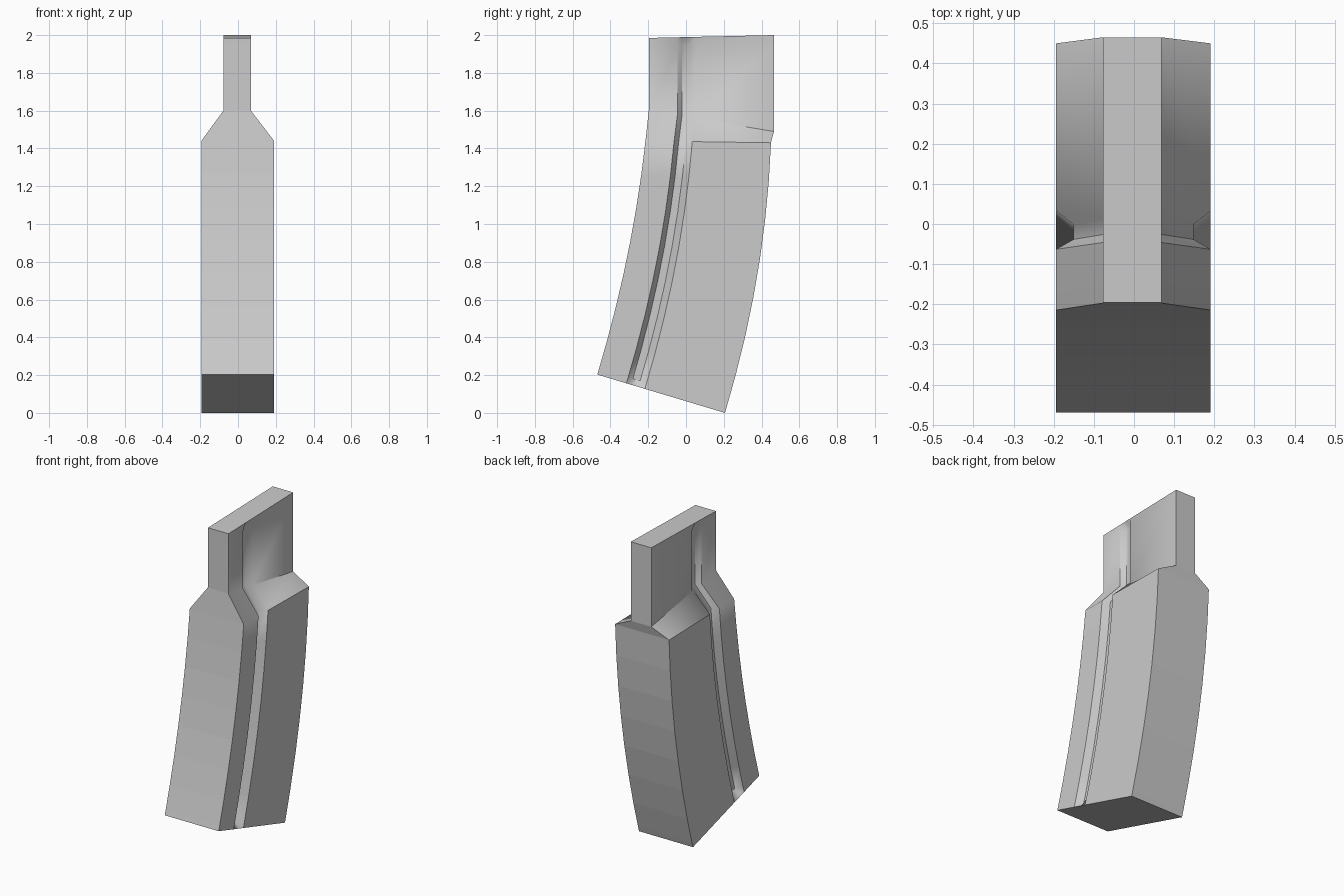
import bpy, bmesh
from mathutils import Vector

if "Cube" in bpy.data.objects:
    bpy.data.objects.remove(bpy.data.objects["Cube"])

WIDE, NECK = 0.1925, 0.073
SHIFT = -0.003
# groove position across the side: lip, floor, floor, lip
GROOVE = [0.228, 0.265, 0.322, 0.373]


def edge_point(y0, z0, bend, t):
    """Point on a curved edge starting square to the tilted base."""
    return (y0 + 0.303 * t + bend * t * t, z0 + t)


# stations: (front yz, back yz, half width, groove depth)
stations = []
steps = [0, 0.025] + [i / 7 for i in range(1, 8)]
for f in steps:
    front = edge_point(-0.47, 0.203, -0.078, 1.237 * f)
    back = edge_point(0.206, 0.0, -0.0926, 1.43 * f)
    stations.append((front, back, WIDE, 0.0 if f == 0 else 0.043))
# shoulder top, neck, neck top where the groove runs out
stations.append(((-0.197, 1.60), (0.465, 1.49), NECK, 0.028))
stations.append(((-0.195, 1.945), (0.465, 1.96), NECK, 0.028))
stations.append(((-0.195, 1.985), (0.465, 2.0), NECK, 0.0))


def section(front, back, half, depth):
    """Closed ring: right side front to back, then left side back to front."""
    a, b = Vector(front), Vector(back)
    side = [(0, 0)] + [(s, d * depth) for s, d in zip(GROOVE, (0, 1, 1, 0))] + [(1, 0)]
    right = [(half - d, *a.lerp(b, s)) for s, d in side]
    left = [(-x, y, z) for x, y, z in reversed(right)]
    return [(x + SHIFT * (0.5 if half > 0.1 else 1.5), y, z) for x, y, z in right + left]


# curved box body, lofted from base to neck
bm = bmesh.new()
rings = [[bm.verts.new(p) for p in section(*s)] for s in stations]
n = len(rings[0])
for lo, hi in zip(rings, rings[1:]):
    for i in range(n):
        j = (i + 1) % n
        f = bm.faces.new((lo[i], lo[j], hi[j], hi[i]))
        f.material_index = 0
bm.faces.new(list(reversed(rings[0])))
bm.faces.new(rings[-1])
bmesh.ops.recalc_face_normals(bm, faces=bm.faces[:])
mesh = bpy.data.meshes.new("curved_box")
bm.to_mesh(mesh)
bm.free()
body = bpy.data.objects.new("curved_box", mesh)
bpy.context.collection.objects.link(body)

# smooth sides, faceted front and back
bpy.context.view_layer.objects.active = body
body.select_set(True)
bpy.ops.object.shade_smooth_by_angle(angle=0.7)
for p in mesh.polygons:
    if abs(p.normal.x) < 0.3:
        p.use_smooth = False
